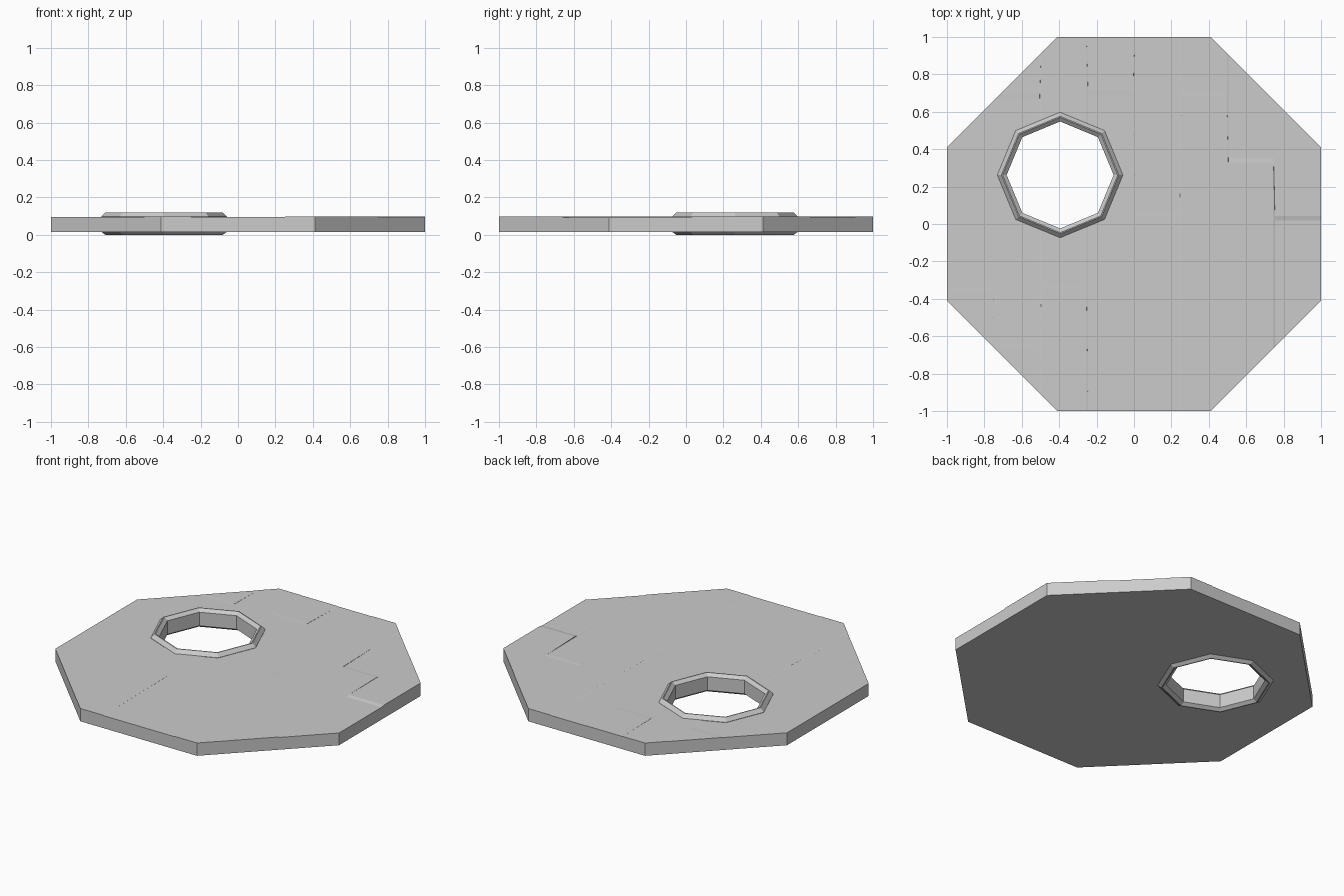
import bpy, bmesh, random
from math import sin, cos, pi
from mathutils import Vector

if "Cube" in bpy.data.objects:
    bpy.data.objects.remove(bpy.data.objects["Cube"])

random.seed(4)
Z0, Z1 = 0.016, 0.097          # underside and nominal top of the slab
HOLE = (-0.395, 0.262)         # centre of the opening
W, GAP = 0.25, 0.004           # board width, half joint width


def add_object(name, bm):
    bmesh.ops.recalc_face_normals(bm, faces=bm.faces[:])
    me = bpy.data.meshes.new(name)
    bm.to_mesh(me)
    bm.free()
    ob = bpy.data.objects.new(name, me)
    bpy.context.collection.objects.link(ob)
    return ob


def lathe(name, profile, sides=8):
    """Sweep a closed (radius, z) profile around the opening."""
    bm = bmesh.new()
    rings = [[bm.verts.new((HOLE[0] + r * cos(2 * pi * i / sides),
                            HOLE[1] + r * sin(2 * pi * i / sides), z))
              for r, z in profile] for i in range(sides)]
    n = len(profile)
    for i in range(sides):
        a, b = rings[i], rings[(i + 1) % sides]
        for j in range(n):
            k = (j + 1) % n
            bm.faces.new((a[j], b[j], b[k], a[k]))
    return add_object(name, bm)


# Octagonal slab
c = 0.411
outline = [(1, -c), (1, c), (c, 1), (-c, 1), (-1, c), (-1, -c), (-c, -1), (c, -1)]
bm = bmesh.new()
base = bm.faces.new([bm.verts.new((x, y, Z0)) for x, y in outline])
ext = bmesh.ops.extrude_face_region(bm, geom=[base], use_keep_orig=True)
bmesh.ops.translate(bm, vec=(0, 0, Z1 - Z0),
                    verts=[g for g in ext["geom"] if isinstance(g, bmesh.types.BMVert)])


def cut(co, normal, lo=-2, hi=2):
    """Score the top face between two x limits."""
    faces = [f for f in bm.faces if all(v.co.z > Z1 - 0.001 for v in f.verts)
             and lo < f.calc_center_median().x < hi]
    edges = {e for f in faces for e in f.edges}
    verts = {v for f in faces for v in f.verts}
    bmesh.ops.bisect_plane(bm, geom=faces + list(edges) + list(verts),
                           plane_co=co, plane_no=normal, dist=1e-5)


# Board joints scored into the top
for k in range(-3, 4):
    for s in (-GAP, GAP):
        cut((k * W + s, 0, 0), (1, 0, 0))
joints = [[-0.35], [-0.65, 0.68], [-0.34], [0.70], [0.05], [0.70], [0.34], [0.03]]
for i, ys in enumerate(joints):
    x = -1 + i * W
    for y in ys:
        for s in (-0.012, 0.012):
            cut((0, y + s, 0), (0, 1, 0), x + GAP, x + W - GAP)

# Slightly uneven board heights
heights = [[random.uniform(-0.002, 0.001) for _ in range(3)] for _ in joints]
heights[7] = [-0.003, 0.002, 0]
for v in bm.verts:
    if v.co.z > Z1 - 0.001:
        i = max(0, min(7, int((v.co.x + 1) / W)))
        v.co.z += heights[i][sum(v.co.y > y for y in joints[i])]
bmesh.ops.triangulate(bm, faces=bm.faces[:])
slab = add_object("octagonal_board_slab", bm)

# Opening through the slab
cutter = bmesh.new()
low, high = [[cutter.verts.new((HOLE[0] + 0.312 * cos(i * pi / 4),
                                HOLE[1] + 0.312 * sin(i * pi / 4), z))
              for i in range(8)] for z in (-0.2, 0.3)]
cutter.faces.new(low)
cutter.faces.new(high)
for i in range(8):
    j = (i + 1) % 8
    cutter.faces.new((low[i], low[j], high[j], high[i]))
hole = add_object("opening_cutter", cutter)
hole.hide_render = True
hole.hide_viewport = True
mod = slab.modifiers.new("opening", 'BOOLEAN')
mod.operation = 'DIFFERENCE'
mod.solver = 'EXACT'
mod.object = hole

# Bevelled rim around the opening
lathe("opening_rim", [(0.336, 0.016), (0.314, 0.0), (0.308, 0.0), (0.286, 0.016),
                      (0.286, 0.102), (0.308, 0.12), (0.314, 0.12), (0.336, 0.097)])
